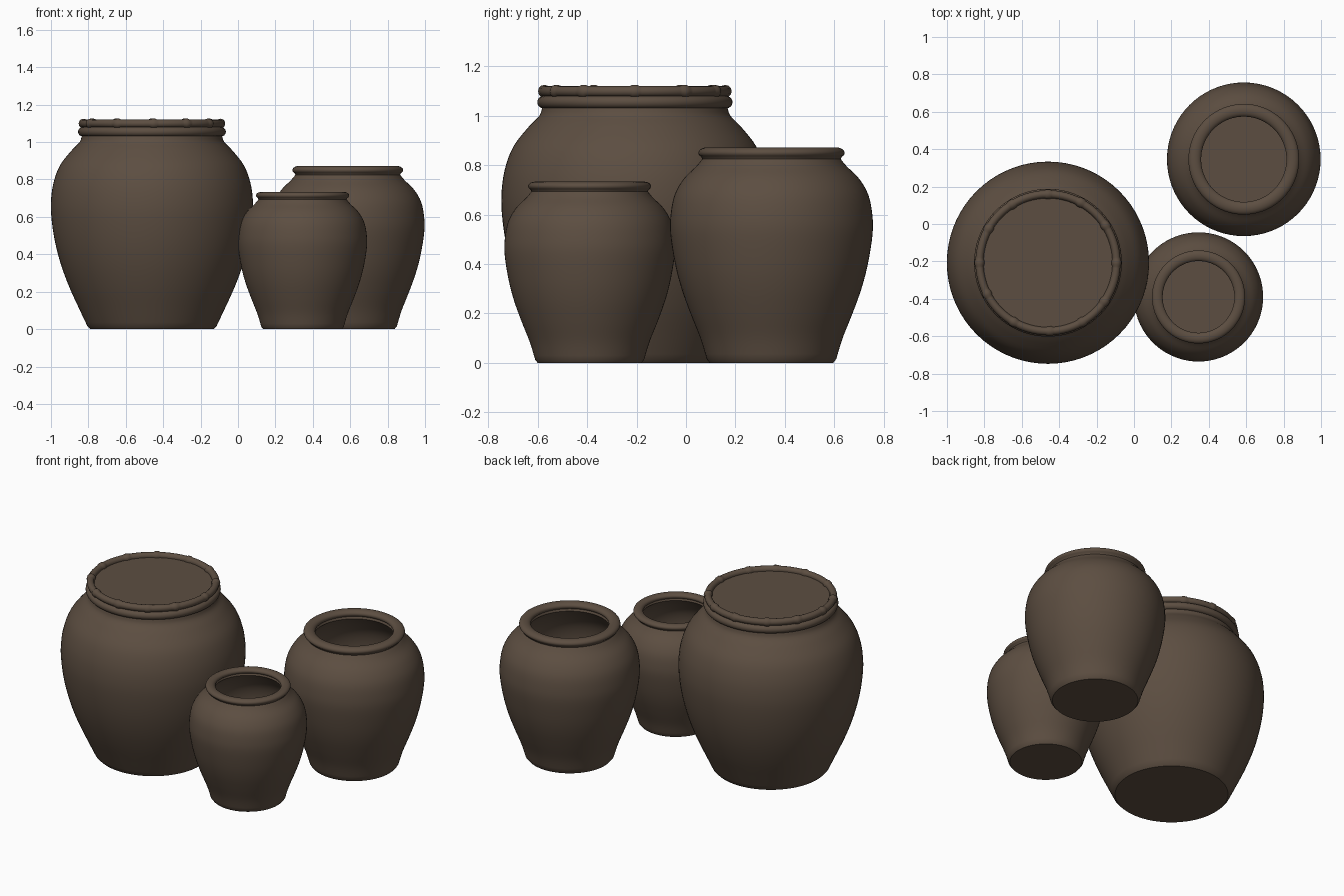
import bpy, bmesh, math
from mathutils import Vector

if "Cube" in bpy.data.objects:
    bpy.data.objects.remove(bpy.data.objects["Cube"])

clay = bpy.data.materials.new("dark brown clay")
clay.diffuse_color = (0.108, 0.076, 0.053, 1)
clay.use_nodes = True
clay.node_tree.nodes["Principled BSDF"].inputs["Base Color"].default_value = clay.diffuse_color


def smooth_curve(pts, steps=4):
    """Catmull-Rom curve through (radius, height) points."""
    p = [Vector(q) for q in pts]
    p = [2 * p[0] - p[1]] + p + [2 * p[-1] - p[-2]]
    out = []
    for i in range(1, len(p) - 2):
        a, b, c, d = p[i - 1:i + 3]
        for k in range(steps):
            t = k / steps
            out.append(0.5 * (2 * b + (c - a) * t + (2 * a - 5 * b + 4 * c - d) * t * t
                              + (3 * b - a - 3 * c + d) * t ** 3))
    return out + [p[-2]]


def arc(r, z, rx, rz, start, end, n=16):
    """Rolled rim section in the profile plane."""
    angles = [math.radians(start + (end - start) * i / n) for i in range(n + 1)]
    return [Vector((r + rx * math.cos(a), z + rz * math.sin(a))) for a in angles]


def finish(name, bm, loc, scale=1.0, recalc=True):
    if recalc:
        bmesh.ops.recalc_face_normals(bm, faces=bm.faces)
    mesh = bpy.data.meshes.new(name)
    bm.to_mesh(mesh)
    bm.free()
    mesh.materials.append(clay)
    ob = bpy.data.objects.new(name, mesh)
    bpy.context.collection.objects.link(ob)
    ob.location = loc
    ob.scale = (scale,) * 3
    bpy.context.view_layer.objects.active = ob
    ob.select_set(True)
    bpy.ops.object.shade_smooth_by_angle(angle=math.radians(40))
    ob.select_set(False)
    return ob


def lathe(name, profile, loc, scale=1.0, n=72):
    """Revolve a profile and cap both ends."""
    bm = bmesh.new()
    rings = [[bm.verts.new((r * math.cos(2 * math.pi * i / n),
                            r * math.sin(2 * math.pi * i / n), z)) for i in range(n)]
             for r, z in profile]
    for lo, hi in zip(rings, rings[1:]):
        for i in range(n):
            j = (i + 1) % n
            bm.faces.new((lo[i], lo[j], hi[j], hi[i]))
    bm.faces.new(rings[0][::-1])
    bm.faces.new(rings[-1])
    return finish(name, bm, loc, scale)


# Open jars: same shape at two sizes
outer = [(.262, .015), (.288, .1), (.328, .2), (.364, .3), (.39, .4), (.409, .52),
         (.408, .6), (.392, .68), (.355, .745), (.305, .795), (.28, .825)]
inner = [(.235, .82), (.30, .755), (.35, .67), (.365, .55), (.34, .38), (.29, .2), (.24, .05)]
open_jar = ([Vector((.25, 0))] + smooth_curve(outer)
            + arc(.262, .85, .034, .022, -50, 230) + smooth_curve(inner))
lathe("medium_jar", open_jar, (.587, .346, 0))
lathe("small_jar", open_jar, (.345, -.39, 0), .841)

# Large covered jar
LARGE = (-.46, -.207, 0)
body = [(.345, .015), (.385, .1), (.44, .22), (.485, .34), (.517, .46), (.536, .58),
        (.54, .68), (.527, .78), (.492, .875), (.43, .955), (.387, 1.0), (.375, 1.032)]
large = ([Vector((.33, 0))] + smooth_curve(body)
         + arc(.37, 1.055, .025, .025, -65, 180))
lathe("large_jar", large, LARGE)

# Flat cover on the large jar
lathe("large_jar_cover", [(.36, 1.04), (.36, 1.095)], LARGE)

# Cane hoop with raised knots around the cover
knots = [0, 33, 62, 90, 122, 150, 180, 207, 240, 272, 300, 326]
bm = bmesh.new()
N, M = 240, 12
rings = []
for i in range(N):
    deg = 360 * i / N
    near = min(abs((deg - k + 180) % 360 - 180) for k in knots)
    tube = .026 if near < 2.2 else .0215
    a = math.radians(deg)
    ring = []
    for j in range(M):
        b = 2 * math.pi * j / M
        r = .366 + tube * math.cos(b)
        ring.append(bm.verts.new((r * math.cos(a), r * math.sin(a), 1.099 + tube * math.sin(b))))
    rings.append(ring)
for i in range(N):
    p, q = rings[i], rings[(i + 1) % N]
    for j in range(M):
        k = (j + 1) % M
        bm.faces.new((p[j], q[j], q[k], p[k]))
finish("cane_hoop", bm, LARGE)
